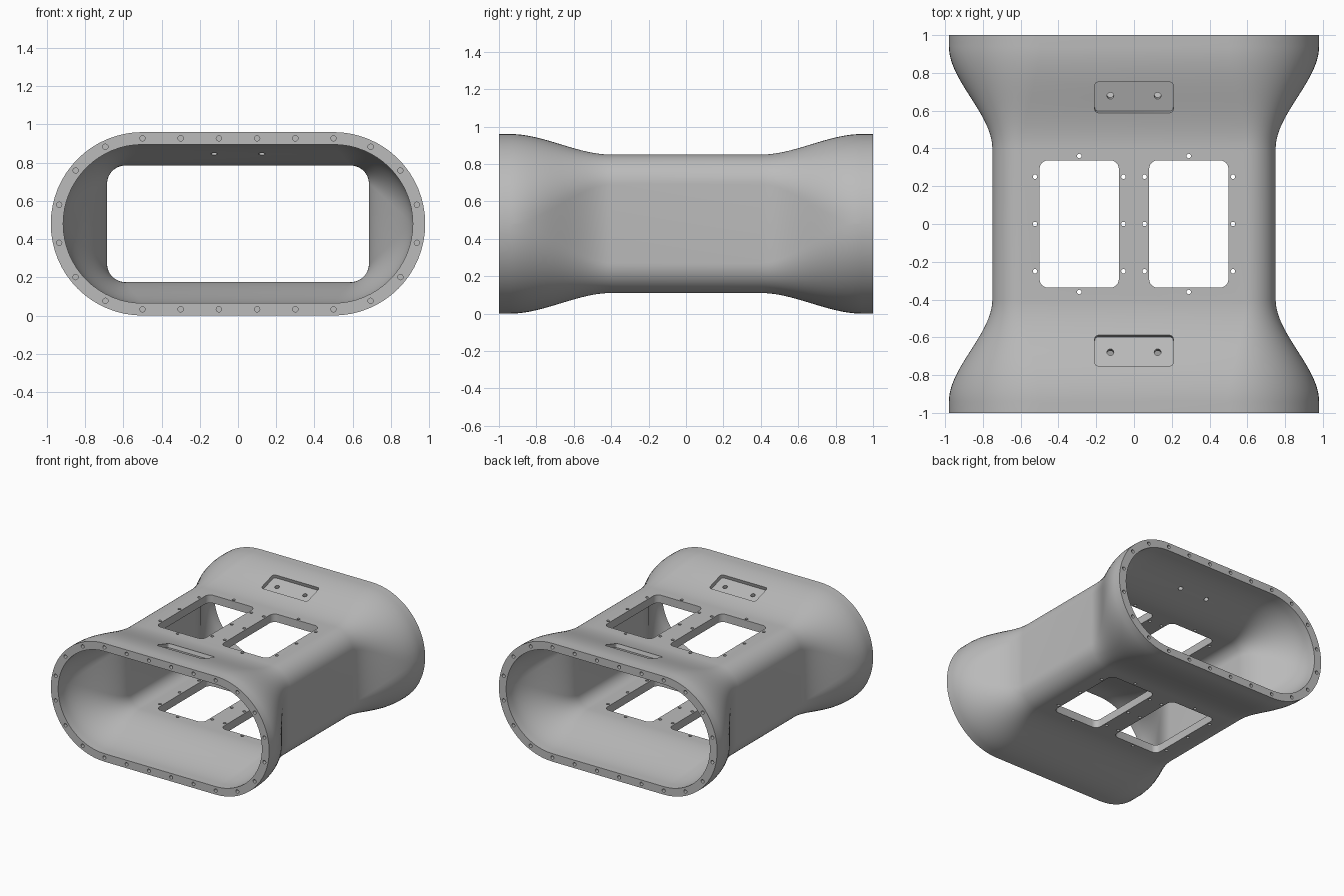
import bpy, bmesh, math
from mathutils import Matrix, Vector

if "Cube" in bpy.data.objects:
    bpy.data.objects.remove(bpy.data.objects["Cube"], do_unlink=True)

grey = bpy.data.materials.new("satin grey")
grey.use_nodes = True
grey.diffuse_color = (0.5, 0.5, 0.5, 1)
grey.node_tree.nodes["Principled BSDF"].inputs["Base Color"].default_value = grey.diffuse_color

MID = 0.48      # height of the duct axis
WALL = 0.065    # wall thickness


def rounded_rect(half_w, half_h, r, steps):
    """Outline points of a rounded rectangle, counter-clockwise."""
    pts = []
    for q, (sx, sy) in enumerate(((1, 1), (-1, 1), (-1, -1), (1, -1))):
        for i in range(steps + 1):
            a = math.pi / 2 * (q + i / steps)
            pts.append((sx * (half_w - r) + r * math.cos(a),
                        sy * (half_h - r) + r * math.sin(a)))
    return pts


def finish(bm, name):
    bmesh.ops.remove_doubles(bm, verts=bm.verts, dist=1e-5)
    bmesh.ops.recalc_face_normals(bm, faces=bm.faces)
    mesh = bpy.data.meshes.new(name)
    bm.to_mesh(mesh)
    bm.free()
    mesh.materials.append(grey)
    ob = bpy.data.objects.new(name, mesh)
    bpy.context.collection.objects.link(ob)
    return ob


def prism(bm, outline, low, high, matrix):
    """Closed prism of an outline between two local heights."""
    rings = [[bm.verts.new(matrix @ Vector((x, y, z))) for x, y in outline]
             for z in (low, high)]
    n = len(outline)
    bm.faces.new(rings[0][::-1])
    bm.faces.new(rings[1])
    for i in range(n):
        j = (i + 1) % n
        bm.faces.new((rings[0][i], rings[0][j], rings[1][j], rings[1][i]))


def drill(bm, radius, low, high, matrix):
    ring = [(radius * math.cos(i * math.tau / 16), radius * math.sin(i * math.tau / 16))
            for i in range(16)]
    prism(bm, ring, low, high, matrix)


# Duct shell: stadium ends blending into a narrower rounded-box middle
def section(y, flare, inset):
    mix = lambda mid, end: mid + (end - mid) * flare
    outline = rounded_rect(mix(0.75, 0.98) - inset, mix(0.37, 0.48) - inset,
                           mix(0.16, 0.48) - inset, 16)
    return [(x, y, z + MID) for x, z in outline]


STEPS = 28
half = [(0.40 + 0.54 * i / STEPS, (i / STEPS) ** 2 * (3 - 2 * i / STEPS))
        for i in range(STEPS + 1)] + [(1.0, 1.0)]
stations = [(-y, f) for y, f in reversed(half)] + half
loops = [section(y, f, 0) for y, f in stations]
loops += [section(y, f, WALL) for y, f in reversed(stations)]

bm = bmesh.new()
rings = [[bm.verts.new(p) for p in loop] for loop in loops]
for a, b in zip(rings, rings[1:] + rings[:1]):
    for i in range(len(a)):
        j = (i + 1) % len(a)
        bm.faces.new((a[i], a[j], b[j], b[i]))
duct = finish(bm, "duct_shell")

pockets, holes = bmesh.new(), bmesh.new()

for side in (-1, 1):
    # Sloped mounting pockets on top, each with two through holes
    slope = Matrix.Translation((0, side * 0.67, 0.905)) @ Matrix.Rotation(side * 0.297, 4, "X")
    prism(pockets, rounded_rect(0.208, 0.085, 0.02, 4), -0.03, 0.12, slope)
    for x in (-0.125, 0.125):
        drill(holes, 0.018, -0.15, 0.12, slope @ Matrix.Translation((x, 0, 0)))

    # Paired windows through top and bottom, ringed by screw holes
    centre = Matrix.Translation((side * 0.29, 0, 0))
    prism(holes, rounded_rect(0.21, 0.337, 0.045, 6), -0.3, 1.3, centre)
    spots = [(x, y) for x in (-0.234, 0.234) for y in (-0.25, 0, 0.25)]
    for x, y in spots + [(0, 0.36), (0, -0.36)]:
        drill(holes, 0.012, -0.3, 1.3, centre @ Matrix.Translation((x, y, 0)))

    # Blind screw holes around each end flange
    pitch = 0.4475
    rim = [(0.2 * i - 0.5, s * pitch) for i in range(6) for s in (-1, 1)]
    for i in range(1, 7):
        a = -math.pi / 2 + math.pi * i / 7
        rim += [(s * (0.5 + pitch * math.cos(a)), pitch * math.sin(a)) for s in (-1, 1)]
    for x, z in rim:
        drill(holes, 0.014, -0.05, 0.05,
              Matrix.Translation((x, side, z + MID)) @ Matrix.Rotation(math.pi / 2, 4, "X"))

# Cut everything out of the shell
bpy.context.view_layer.objects.active = duct
for bm, name in ((pockets, "pocket_cutter"), (holes, "hole_cutter")):
    cutter = finish(bm, name)
    cutter.hide_render = True
    mod = duct.modifiers.new(name, "BOOLEAN")
    mod.operation, mod.solver, mod.object = "DIFFERENCE", "EXACT", cutter
    bpy.ops.object.modifier_apply(modifier=mod.name)
    bpy.data.objects.remove(cutter, do_unlink=True)

bpy.ops.object.select_all(action="DESELECT")
duct.select_set(True)
bpy.ops.object.shade_smooth_by_angle(angle=math.radians(30))
